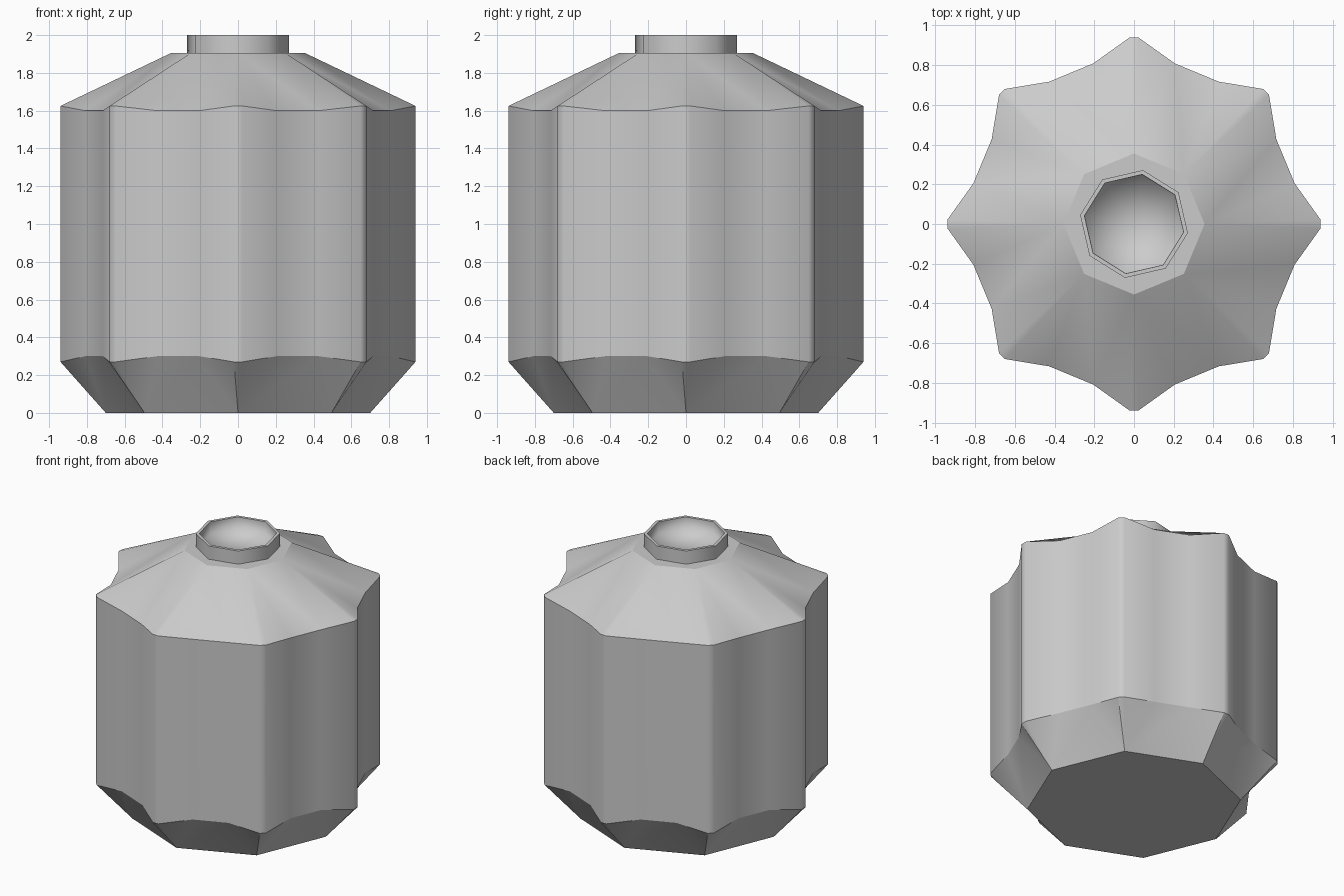
import bpy, bmesh
from math import cos, sin, radians

cube = bpy.data.objects.get("Cube")
if cube:
    bpy.data.objects.remove(cube, do_unlink=True)

grey = bpy.data.materials.new("plain_grey")
grey.use_nodes = True
colour = (0.6, 0.6, 0.6, 1)
grey.diffuse_color = colour
grey.node_tree.nodes["Principled BSDF"].inputs["Base Color"].default_value = colour

SIDES = 8
STEP = 360 / SIDES


def ring(bm, radius, z, turn=0):
    return [bm.verts.new((radius * cos(radians(i * STEP + turn)),
                          radius * sin(radians(i * STEP + turn)), z)) for i in range(SIDES)]


def star(bm, tip_z, valley_z):
    """Eight-pointed outline: per point a blunt tip (2) and a valley (2)."""
    verts = []
    for i in range(SIDES):
        for angle, radius, z in ((-1.3, 0.94, tip_z), (1.3, 0.94, tip_z),
                                 (14.2, 0.834, valley_z), (30.8, 0.834, valley_z)):
            a = radians(i * STEP + angle)
            verts.append(bm.verts.new((radius * cos(a), radius * sin(a), z)))
    return verts


def bridge(bm, low, high):
    n = len(low)
    for i in range(n):
        j = (i + 1) % n
        bm.faces.new((low[i], low[j], high[j], high[i]))


def slope(bm, octagon, outline):
    """Faces joining an octagon to the star outline."""
    for i in range(SIDES):
        a, b = octagon[i], octagon[(i + 1) % SIDES]
        t0, t1, v1, v2 = outline[4 * i:4 * i + 4]
        nxt = outline[(4 * i + 4) % len(outline)]
        for face in ((a, t0, t1), (a, t1, v1), (a, v1, v2, b), (b, v2, nxt)):
            bm.faces.new(face)


def sharpen(bm, verts):
    n = len(verts)
    for i in range(n):
        edge = bm.edges.get((verts[i], verts[(i + 1) % n]))
        if edge:
            edge.smooth = False


def finish(bm, name):
    bmesh.ops.recalc_face_normals(bm, faces=bm.faces)
    for face in bm.faces:
        face.smooth = True
    mesh = bpy.data.meshes.new(name)
    bm.to_mesh(mesh)
    bm.free()
    mesh.materials.append(grey)
    bpy.context.collection.objects.link(bpy.data.objects.new(name, mesh))


# Fluted body with chamfered foot and sloping shoulder
bm = bmesh.new()
foot = ring(bm, 0.7, 0)
wall_low = star(bm, 0.27, 0.30)
wall_high = star(bm, 1.625, 1.60)
collar = ring(bm, 0.355, 1.905)
bm.faces.new(foot)
slope(bm, foot, wall_low)
bridge(bm, wall_low, wall_high)
slope(bm, collar, wall_high)
bm.faces.new(collar)
for loop in (foot, wall_low, wall_high, collar):
    sharpen(bm, loop)
for i in range(SIDES):
    bm.edges.get((foot[i], wall_low[4 * i])).smooth = False
finish(bm, "body")

# Short octagonal neck with a shallow cup inside
bm = bmesh.new()
TURN = -9.5
base = ring(bm, 0.275, 1.90, TURN)
lip_outer = ring(bm, 0.275, 2.0, TURN)
lip_inner = ring(bm, 0.253, 2.0, TURN)
cup = ring(bm, 0.25, 1.915, TURN)
centre = bm.verts.new((0, 0, 1.91))
bridge(bm, base, lip_outer)
bridge(bm, lip_outer, lip_inner)
bridge(bm, lip_inner, cup)
for i in range(SIDES):
    bm.faces.new((cup[i], cup[(i + 1) % SIDES], centre))
bm.faces.new(base)
for loop in (base, lip_outer, lip_inner):
    sharpen(bm, loop)
finish(bm, "neck")
